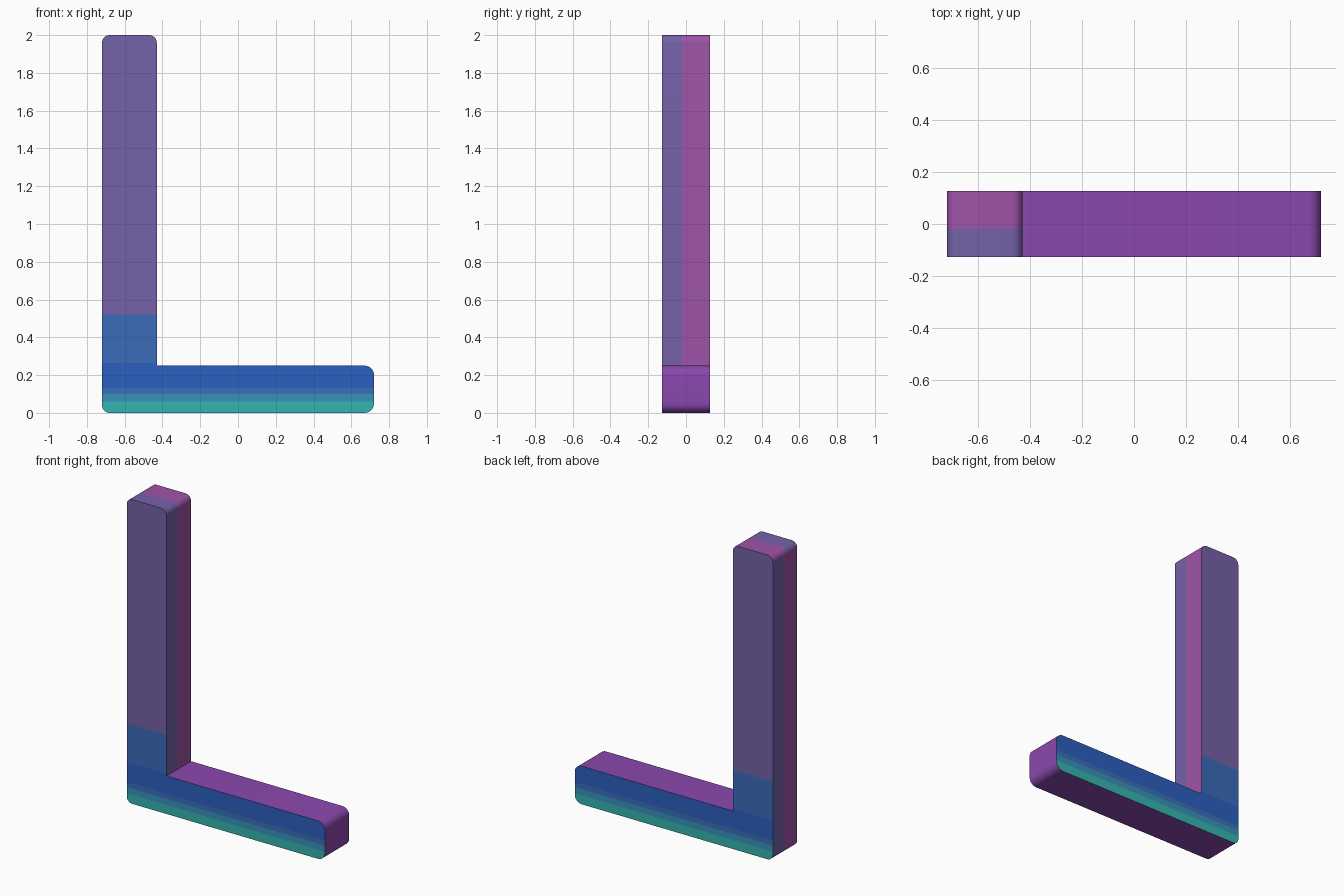
import bpy, bmesh, math
from mathutils import Vector

if "Cube" in bpy.data.objects:
    bpy.data.objects.remove(bpy.data.objects["Cube"])

HALF, DEPTH, HEIGHT = 0.72, 0.127, 2.0
POST_X, FOOT_Z = -0.43, 0.25


def material(name, hexcode):
    def lin(c):
        return c / 12.92 if c <= 0.04045 else ((c + 0.055) / 1.055) ** 2.4
    rgb = [lin(int(hexcode[i:i + 2], 16) / 255) for i in (0, 2, 4)]
    m = bpy.data.materials.new(name)
    m.diffuse_color = (*rgb, 1.0)
    m.use_nodes = True
    m.node_tree.nodes["Principled BSDF"].inputs["Base Color"].default_value = m.diffuse_color
    return m


# Front/back bands from bottom to top, then the edge colours
colours = [("teal", "35b5b0"), ("sky blue", "3792bb"), ("mid blue", "3a70ba"),
           ("strong blue", "2b60bf"), ("soft blue", "3b6bb9"),
           ("lavender", "7562a9"), ("magenta", "9f54a8"), ("violet", "8b48ae")]
bands = [0.06, 0.10, 0.132, 0.265, 0.52]
LAVENDER, MAGENTA, VIOLET = 5, 6, 7
SPLIT = 0.02


# L-shaped profile: (x, z, corner radius), counter-clockwise
corners = [(-HALF, 0, 0.04), (HALF, 0, 0.05), (HALF, FOOT_Z, 0.05),
           (POST_X, FOOT_Z, 0), (POST_X, HEIGHT, 0.04), (-HALF, HEIGHT, 0.04)]


def rounded_profile(pts, steps=8):
    out = []
    for i, (x, z, r) in enumerate(pts):
        p = Vector((x, z))
        if r == 0:
            out.append(p)
            continue
        a = (Vector(pts[i - 1][:2]) - p).normalized()
        b = (Vector(pts[(i + 1) % len(pts)][:2]) - p).normalized()
        centre = p + (a + b) * r
        for k in range(steps + 1):
            t = k / steps * math.pi / 2
            out.append(centre - b * r * math.cos(t) - a * r * math.sin(t))
    return out


# Body: extrude the profile through its depth
bm = bmesh.new()
face = bm.faces.new([bm.verts.new((p.x, -DEPTH, p.y)) for p in rounded_profile(corners)])
ext = bmesh.ops.extrude_face_region(bm, geom=[face])
bmesh.ops.translate(bm, vec=(0, 2 * DEPTH, 0),
                    verts=[v for v in ext["geom"] if isinstance(v, bmesh.types.BMVert)])
# The extrusion may keep or drop the starting face; close the front if it was dropped
if not any(all(abs(v.co.y + DEPTH) < 1e-5 for v in f.verts) for f in bm.faces):
    bmesh.ops.holes_fill(bm, edges=[e for e in bm.edges if e.is_boundary])


# Cut the colour boundaries into the faces
def cut(co, no):
    bmesh.ops.bisect_plane(bm, geom=bm.verts[:] + bm.edges[:] + bm.faces[:],
                           plane_co=co, plane_no=no, dist=1e-6)


for z in bands:
    cut((0, 0, z), (0, 0, 1))
for y in (-SPLIT, SPLIT):
    cut((0, y, 0), (0, 1, 0))
bmesh.ops.recalc_face_normals(bm, faces=bm.faces[:])
bm.normal_update()

# Colour by direction and height
for f in bm.faces:
    c, n = f.calc_center_median(), f.normal
    if abs(n.y) > 0.9:
        f.material_index = sum(c.z > b for b in bands)
    elif n.z < -0.7 or c.x > POST_X + 0.01:
        f.material_index = VIOLET
    elif n.x < -0.99 or (n.x < -0.1 and c.z < 1):
        f.material_index = LAVENDER if c.y > SPLIT else MAGENTA
    else:
        f.material_index = LAVENDER if c.y < -SPLIT else MAGENTA

mesh = bpy.data.meshes.new("corner_body")
bm.to_mesh(mesh)
bm.free()
for name, code in colours:
    mesh.materials.append(material(name, code))
body = bpy.data.objects.new("corner_body", mesh)
bpy.context.collection.objects.link(body)
bpy.context.view_layer.objects.active = body
body.select_set(True)
bpy.ops.object.shade_smooth_by_angle(angle=math.radians(35))
